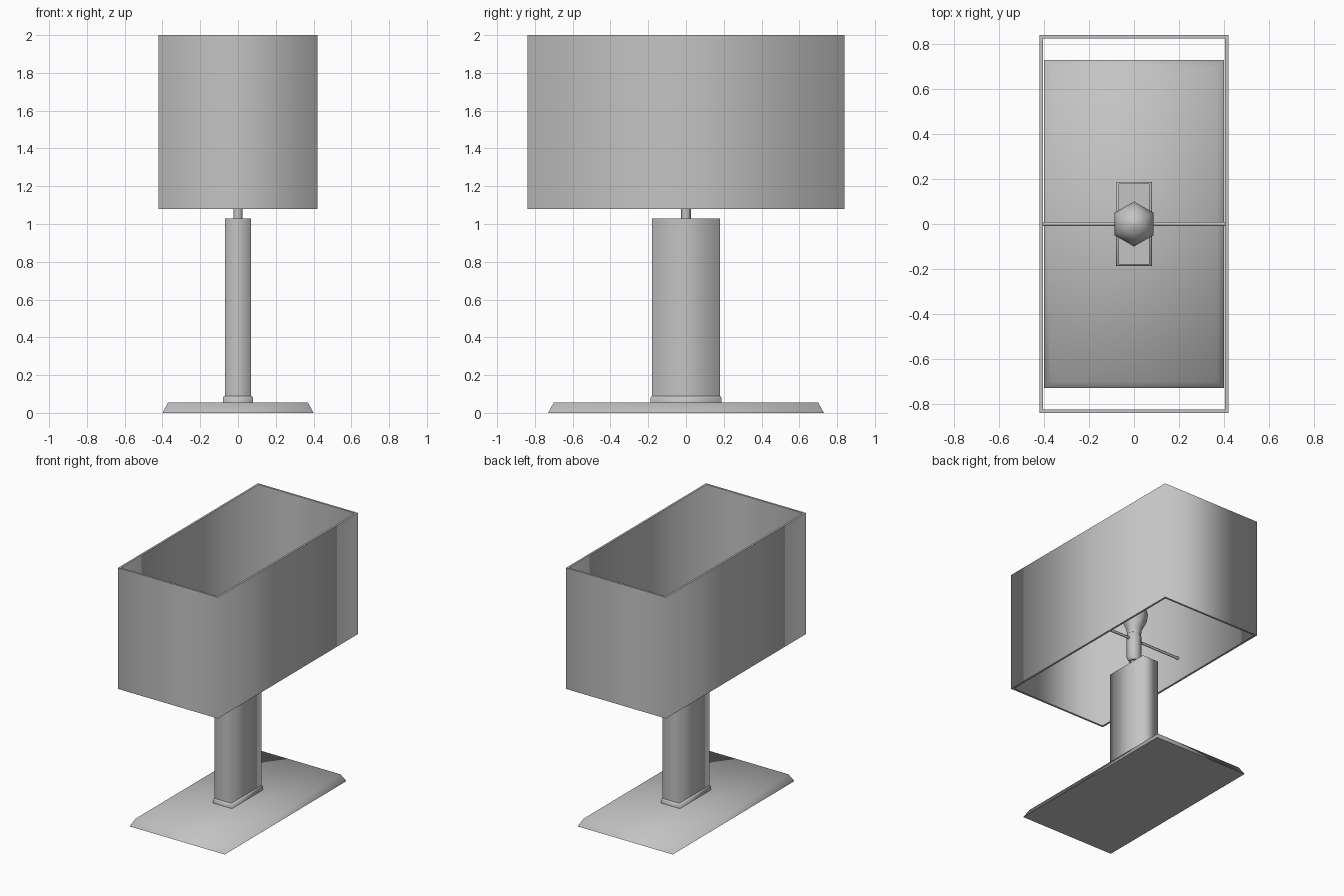
import bpy, bmesh, math
from mathutils import Matrix

cube = bpy.data.objects.get("Cube")
if cube:
    bpy.data.objects.remove(cube, do_unlink=True)

grey = bpy.data.materials.new("plain grey")
grey.use_nodes = True
colour = (0.55, 0.55, 0.55, 1)
grey.diffuse_color = colour
grey.node_tree.nodes["Principled BSDF"].inputs["Base Color"].default_value = colour


def rect(hx, hy, z):
    return [(-hx, -hy, z), (hx, -hy, z), (hx, hy, z), (-hx, hy, z)]


def ngon(r, z, n=6):
    turn = [math.pi / 2 + i * math.tau / n for i in range(n)]
    return [(r * math.cos(a), r * math.sin(a), z) for a in turn]


def loft(name, rings, sharp=(), closed=False, matrix=None):
    """Skin a stack of rings; rings listed in sharp keep a hard edge."""
    bm = bmesh.new()
    loops = [[bm.verts.new(p) for p in ring] for ring in rings]
    pairs = list(zip(loops, loops[1:]))
    if closed:
        pairs.append((loops[-1], loops[0]))
    else:
        bm.faces.new(loops[0])
        bm.faces.new(loops[-1])
    for a, b in pairs:
        for i in range(len(a)):
            j = (i + 1) % len(a)
            bm.faces.new((a[i], a[j], b[j], b[i]))
    bmesh.ops.recalc_face_normals(bm, faces=bm.faces)
    for face in bm.faces:
        face.smooth = True
    for k in sharp:
        loop = loops[k]
        for i, v in enumerate(loop):
            bm.edges.get((v, loop[(i + 1) % len(loop)])).smooth = False
    if matrix:
        bm.transform(matrix)
    mesh = bpy.data.meshes.new(name)
    bm.to_mesh(mesh)
    bm.free()
    mesh.materials.append(grey)
    obj = bpy.data.objects.new(name, mesh)
    bpy.context.collection.objects.link(obj)
    return obj


# Foot: bevelled plate, collar and slab column
loft("base", [rect(0.40, 0.73, 0), rect(0.37, 0.70, 0.055)], sharp=[0])
loft("collar", [rect(0.08, 0.187, 0.05), rect(0.08, 0.187, 0.08),
                rect(0.074, 0.181, 0.09)], sharp=[0])
loft("column", [rect(0.07, 0.18, 0.085), rect(0.07, 0.18, 1.03)], sharp=[0, 1])

# Stem, socket and bulb, all six-sided
loft("stem", [ngon(0.026, 1.02), ngon(0.026, 1.10)], sharp=[0, 1])
loft("socket", [ngon(0.04, 1.085), ngon(0.053, 1.11), ngon(0.053, 1.29),
                ngon(0.045, 1.31)], sharp=[0, 3])
loft("bulb", [ngon(0.05, 1.30), ngon(0.055, 1.34), ngon(0.09, 1.41),
              ngon(0.10, 1.47), ngon(0.085, 1.53), ngon(0.05, 1.57),
              ngon(0.008, 1.585)], sharp=[0])

# Cross rod carrying the shade
lay_down = Matrix.Translation((0, 0, 1.26)) @ Matrix.Rotation(math.pi / 2, 4, "Y")
loft("shade_rod", [ngon(0.01, -0.407), ngon(0.01, 0.407)], sharp=[0, 1], matrix=lay_down)

# Open rectangular shade with wall thickness
loft("shade", [rect(0.42, 0.84, 1.08), rect(0.42, 0.84, 2.0),
               rect(0.405, 0.825, 2.0), rect(0.405, 0.825, 1.08)],
     sharp=range(4), closed=True)
